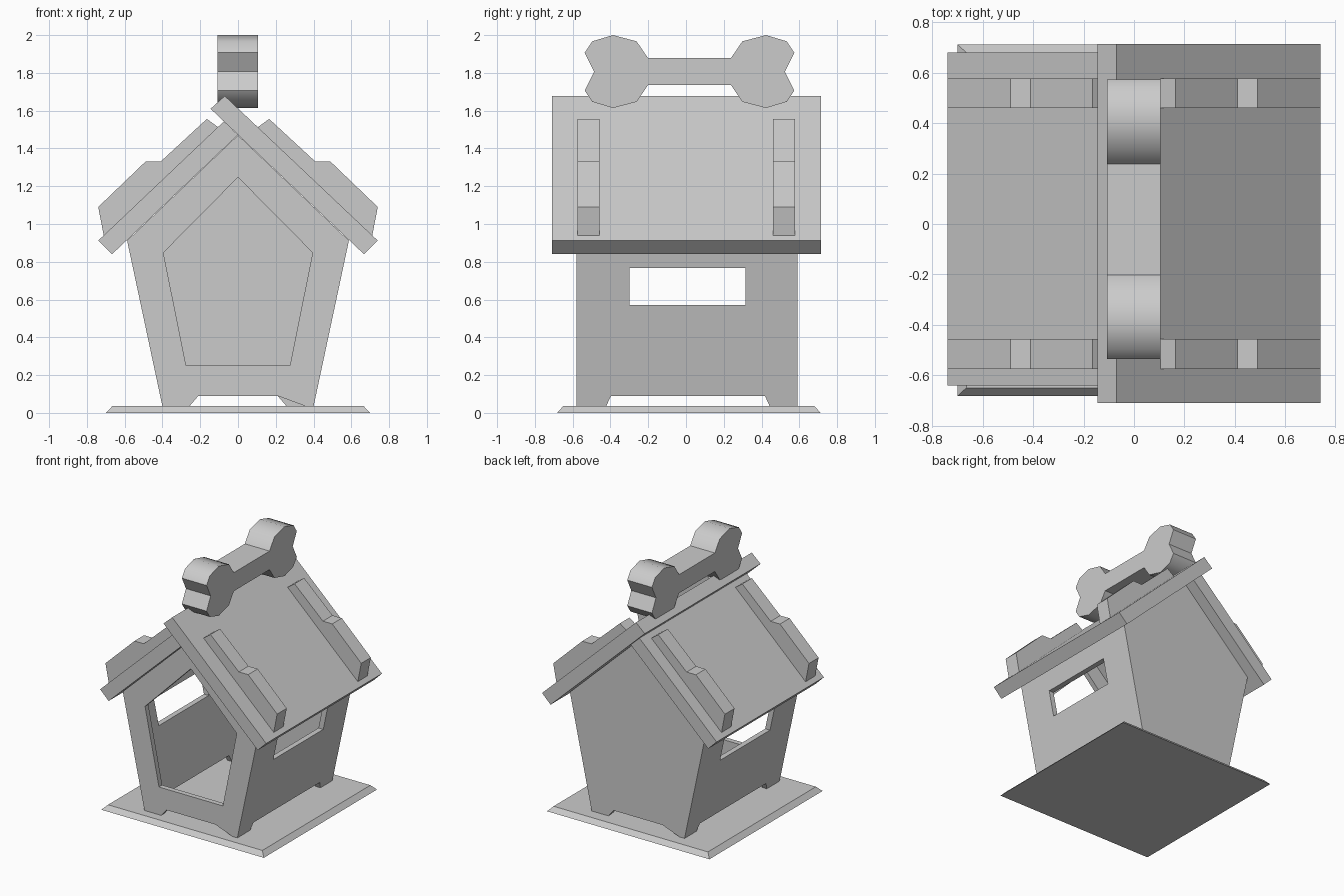
import bpy, bmesh, math

if "Cube" in bpy.data.objects:
    bpy.data.objects.remove(bpy.data.objects["Cube"])


def prism(name, pts, axis, a, b):
    """Extrude a 2D profile: axis 'y' takes (x, z) points, axis 'x' takes (y, z) points."""
    bm = bmesh.new()
    place = (lambda p, d: (p[0], d, p[1])) if axis == 'y' else (lambda p, d: (d, p[0], p[1]))
    lo = [bm.verts.new(place(p, a)) for p in pts]
    hi = [bm.verts.new(place(p, b)) for p in pts]
    bm.faces.new(lo)
    bm.faces.new(hi[::-1])
    n = len(pts)
    for i in range(n):
        bm.faces.new((lo[i], hi[i], hi[(i + 1) % n], lo[(i + 1) % n]))
    bmesh.ops.recalc_face_normals(bm, faces=bm.faces)
    me = bpy.data.meshes.new(name)
    bm.to_mesh(me)
    bm.free()
    ob = bpy.data.objects.new(name, me)
    bpy.context.collection.objects.link(ob)
    return ob


def cut(target, cutter):
    cutter.hide_render = True
    bpy.context.view_layer.objects.active = target
    mod = target.modifiers.new('cut', 'BOOLEAN')
    mod.operation, mod.solver, mod.object = 'DIFFERENCE', 'EXACT', cutter
    bpy.ops.object.modifier_apply(modifier=mod.name)
    bpy.data.objects.remove(cutter)


def mirror(pts):
    return [(-x, z) for x, z in pts]


# Base plate with sloped rim
bpy.ops.mesh.primitive_cube_add(location=(0, 0.015, 0.018))
base = bpy.context.object
base.name = 'base_plate'
for v in base.data.vertices:
    top = v.co.z > 0
    v.co.x *= 0.665 if top else 0.7
    v.co.y *= 0.665 if top else 0.697
    v.co.z *= 0.018

# House body: hollow pentagon shell, open at the bottom
house = prism('house_walls', [(-0.4, 0.034), (0.4, 0.034), (0.587, 0.912),
                              (0, 1.47), (-0.587, 0.912)], 'y', -0.58, 0.59)
cut(house, prism('hollow', [(-0.33, -0.1), (0.33, -0.1), (0.543, 0.9),
                            (0, 1.415), (-0.543, 0.9)], 'y', -0.54, 0.55))
# Doorway
cut(house, prism('door', [(-0.275, 0.252), (0.275, 0.252), (0.395, 0.848),
                          (0, 1.247), (-0.395, 0.848)], 'y', -0.8, -0.4))
# Side windows
cut(house, prism('windows', [(-0.3, 0.57), (0.315, 0.57), (0.315, 0.768), (-0.3, 0.768)],
                 'x', -1, 1))
# Foot notches along the lower edges
notch = [(-0.27, 0.02), (0.40, 0.02), (0.21, 0.09), (-0.21, 0.09)]
cut(house, prism('front_notch', notch, 'y', -0.8, -0.5))
cut(house, prism('back_notch', mirror(notch), 'y', 0.5, 0.8))
cut(house, prism('side_notch', [(-0.43, 0.02), (0.45, 0.02), (0.418, 0.09), (-0.397, 0.09)],
                 'x', -1, 1))

# Roof slabs, the right one overlapping the left at the ridge
prism('roof_right', [(-0.07, 1.678), (-0.145, 1.61), (0.667, 0.84), (0.74, 0.912)],
      'y', -0.71, 0.715)
prism('roof_left', [(-0.74, 0.912), (-0.667, 0.84), (0, 1.472), (-0.075, 1.543)],
      'y', -0.64, 0.68)

# Stepped strips on both roof slopes
strip = [(0.095, 1.505), (0.165, 1.556), (0.41, 1.33), (0.49, 1.33), (0.74, 1.09), (0.71, 0.935)]
for side, pts in (('right', strip), ('left', mirror(strip))):
    for end, y in (('front', -0.575), ('back', 0.46)):
        prism(f'roof_strip_{side}_{end}', pts, 'y', y, y + 0.118)

# Bone on the ridge: one quarter of the outline, mirrored twice
quarter = [(0.22, 0.072), (0.28, 0.16), (0.405, 0.193), (0.515, 0.16), (0.555, 0.1)]
half = quarter + [(0.505, 0)] + [(y, -z) for y, z in reversed(quarter)]
outline = half + [(-y, z) for y, z in reversed(half)]
bone = prism('bone', [(y + 0.0185, z + 1.807) for y, z in outline], 'x', -0.108, 0.105)
bpy.ops.object.select_all(action='DESELECT')
bone.select_set(True)
bpy.context.view_layer.objects.active = bone
bpy.ops.object.shade_smooth_by_angle(angle=math.radians(50))
